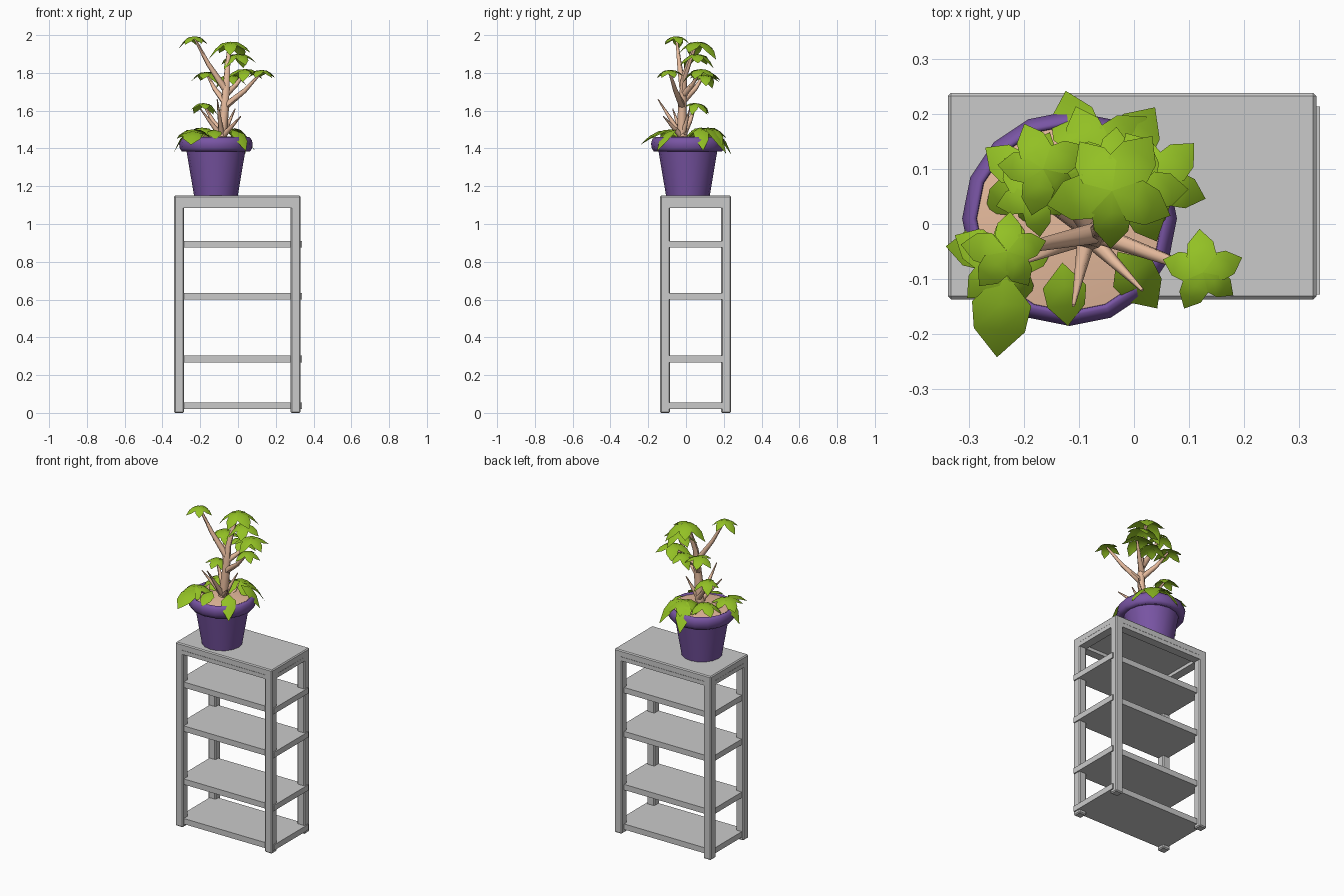
import bpy, bmesh, math, random
from mathutils import Vector

if "Cube" in bpy.data.objects:
    bpy.data.objects.remove(bpy.data.objects["Cube"])
random.seed(4)

def mat(name, c):
    m = bpy.data.materials.new(name)
    m.diffuse_color = (*c, 1)
    m.use_nodes = True
    m.node_tree.nodes["Principled BSDF"].inputs["Base Color"].default_value = m.diffuse_color
    return m

GREY = mat("shelf grey", (0.59, 0.59, 0.59))
PURPLE = mat("pot purple", (0.19, 0.09, 0.37))
TAN = mat("wood tan", (0.80, 0.50, 0.34))
GREEN = mat("leaf green", (0.29, 0.53, 0.018))

def finish(name, bm, m, smooth=None, recalc=True):
    if recalc:
        bmesh.ops.recalc_face_normals(bm, faces=bm.faces)
    me = bpy.data.meshes.new(name)
    bm.to_mesh(me)
    bm.free()
    me.materials.append(m)
    if smooth:
        me.polygons.foreach_set("use_smooth", [True] * len(me.polygons))
        me.set_sharp_from_angle(angle=math.radians(smooth))
    ob = bpy.data.objects.new(name, me)
    bpy.context.collection.objects.link(ob)
    return ob

def box(name, lo, hi, m, bevel=0.0):
    bm = bmesh.new()
    bmesh.ops.create_cube(bm, size=1)
    for v in bm.verts:
        v.co = Vector([lo[i] + (v.co[i] + 0.5) * (hi[i] - lo[i]) for i in range(3)])
    ob = finish(name, bm, m)
    if bevel:
        b = ob.modifiers.new("bevel", 'BEVEL')
        b.width, b.segments = bevel, 1
    return ob

def lathe(name, profile, m, centre, n=16, smooth=50):
    bm = bmesh.new()
    rings = []
    for r, z in profile:
        if r == 0:
            rings.append([bm.verts.new((centre[0], centre[1], z))] * n)
        else:
            rings.append([bm.verts.new((centre[0] + r * math.cos(2 * math.pi * i / n),
                                        centre[1] + r * math.sin(2 * math.pi * i / n), z))
                          for i in range(n)])
    for a, b in zip(rings, rings[1:]):
        for i in range(n):
            j = (i + 1) % n
            bm.faces.new(list(dict.fromkeys((a[i], a[j], b[j], b[i]))))
    return finish(name, bm, m, smooth)

# shelf unit: legs, top slab with hanging frame, boards
X0, X1, Y0, Y1, H, W = -0.338, 0.331, -0.137, 0.238, 1.15, 0.052
for nx, x in (("left", X0), ("right", X1 - W)):
    for ny, y in (("front", Y0), ("back", Y1 - W)):
        box(f"{ny}_{nx}_leg", (x, y, 0), (x + W, y + W, H - 0.01), GREY, 0.006)
    box(f"top_rail_{nx}", (x, Y0 + 0.01, 1.085), (x + W, Y1 - 0.01, 1.11), GREY)
for ny, y in (("front", Y0), ("back", Y1 - W)):
    box(f"top_rail_{ny}", (X0 + 0.01, y, 1.085), (X1 - 0.01, y + W, 1.11), GREY)
box("top_slab", (X0, Y0, 1.105), (X1, Y1, H), GREY, 0.006)
for k, z in enumerate((0.02, 0.268, 0.6, 0.875)):
    box(f"shelf_board_{k + 1}", (-0.327, -0.128, z), (0.338, 0.213, z + 0.035), GREY)

# flower pot
C = (-0.117, 0.01)
lathe("pot_body", [(0, 1.151), (0.116, 1.151), (0.158, 1.4)], PURPLE, C)
lathe("pot_rim", [(0.15, 1.392), (0.18, 1.383), (0.191, 1.4), (0.195, 1.425), (0.19, 1.445),
                  (0.177, 1.46), (0.169, 1.456), (0.165, 1.42)], PURPLE, C, smooth=80)
lathe("soil", [(0, 1.464), (0.09, 1.462), (0.176, 1.448)], TAN, C)

# trunk and branches: tapered six-sided tubes
def tube(bm, pts, r0, r1, n=6):
    pts = [Vector(p) for p in pts]
    rings = []
    for k, p in enumerate(pts):
        d = (pts[min(k + 1, len(pts) - 1)] - pts[max(k - 1, 0)]).normalized()
        u = d.cross(Vector((0.3, 1, 0.1))).normalized()
        v = d.cross(u)
        r = r0 + (r1 - r0) * k / (len(pts) - 1)
        rings.append([bm.verts.new(p + r * (u * math.cos(2 * math.pi * i / n)
                                            + v * math.sin(2 * math.pi * i / n))) for i in range(n)])
    for a, b in zip(rings, rings[1:]):
        for i in range(n):
            bm.faces.new((a[i], a[(i + 1) % n], b[(i + 1) % n], b[i]))
    bm.faces.new(rings[0])
    bm.faces.new(rings[-1])

# leaf clusters: centre, leaf length, height where the branch leaves the trunk (0 = no branch)
CLUSTERS = [
    ((-0.23, -0.05, 1.993), 0.080, 1.72),
    ((-0.04, 0.06, 1.965), 0.115, 0),
    ((0.0, 0.06, 1.90), 0.100, 0),
    ((0.125, -0.088, 1.815), 0.074, 1.62),
    ((0.04, 0.075, 1.82), 0.100, 1.68),
    ((-0.04, 0.1, 1.79), 0.080, 0),
    ((-0.165, 0.1, 1.805), 0.090, 1.65),
    ((-0.18, 0.05, 1.64), 0.080, 1.47),
    ((-0.235, -0.07, 1.50), 0.095, 1.44),
    ((-0.07, 0.115, 1.51), 0.115, 1.44),
    ((-0.19, 0.08, 1.51), 0.090, 0),
]
STUB_TIPS = [(-0.11, -0.148, 1.66), (0.015, -0.12, 1.57), (-0.2, -0.07, 1.61), (-0.015, 0.02, 1.61)]

bm = bmesh.new()
tube(bm, [(-0.09, -0.02, 1.42), (-0.07, -0.02, 1.62), (-0.06, -0.01, 1.78), (-0.045, 0.05, 1.95)], 0.03, 0.01)
for c, r, z in CLUSTERS:
    if z:
        start, end = Vector((-0.072, -0.017, z)), Vector(c) - Vector((0, 0, 0.01))
        mid = start.lerp(end, 0.55) - Vector((0, 0, 0.015))
        tube(bm, [start, mid, end], 0.019 if z > 1.45 else 0.014, 0.006)
for tip in STUB_TIPS:
    start, end = Vector((-0.085, -0.02, 1.46)), Vector(tip)
    tube(bm, [start, start.lerp(end, 0.5), end], 0.018, 0.003)
finish("trunk_and_branches", bm, TAN, 60)

# leaf: folded along the midrib, drooping to a pointed tip
def leaf(bm, base, deg, length, droop):
    f = Vector((math.cos(math.radians(deg)), math.sin(math.radians(deg)), 0))
    s = Vector((-f.y, f.x, 0))

    def pt(t, w, fold=0.0):
        z = length * (0.2 * t - (droop + 0.1) * t * t - fold)
        return bm.verts.new(Vector(base) + f * (t * length) + s * (w * length) + Vector((0, 0, z)))
    mid = [pt(0, 0), pt(0.4, 0), pt(0.72, 0), pt(1.05, 0)]
    for sg in (1, -1):
        e1, e2 = pt(0.4, sg * 0.36, 0.1), pt(0.72, sg * 0.31, 0.1)
        for q in ((mid[0], mid[1], e1), (mid[1], mid[2], e2, e1), (mid[2], mid[3], e2)):
            bm.faces.new(q if sg < 0 else q[::-1])

bm = bmesh.new()
for k, (c, r, z) in enumerate(CLUSTERS):
    for i in range(5):
        leaf(bm, c, 20 + 26 * k + i * 72 + random.uniform(-9, 9),
             r * random.uniform(0.85, 1.06), random.uniform(0.5, 0.9))
# single large leaves hanging over the rim: base, direction, length, droop
for base, deg, length, droop in [((-0.235, -0.085, 1.495), -95, 0.15, 0.55),
                                 ((-0.13, -0.07, 1.50), -85, 0.11, 0.5),
                                 ((-0.235, -0.05, 1.50), 175, 0.102, 1.2),
                                 ((-0.09, 0.115, 1.51), 105, 0.125, 1.15),
                                 ((-0.04, 0.10, 1.51), 55, 0.13, 1.05),
                                 ((-0.03, 0.07, 1.51), 10, 0.115, 1.05),
                                 ((-0.03, -0.05, 1.50), -55, 0.12, 0.95)]:
    leaf(bm, base, deg, length, droop)
finish("leaves", bm, GREEN, 80, recalc=False)
